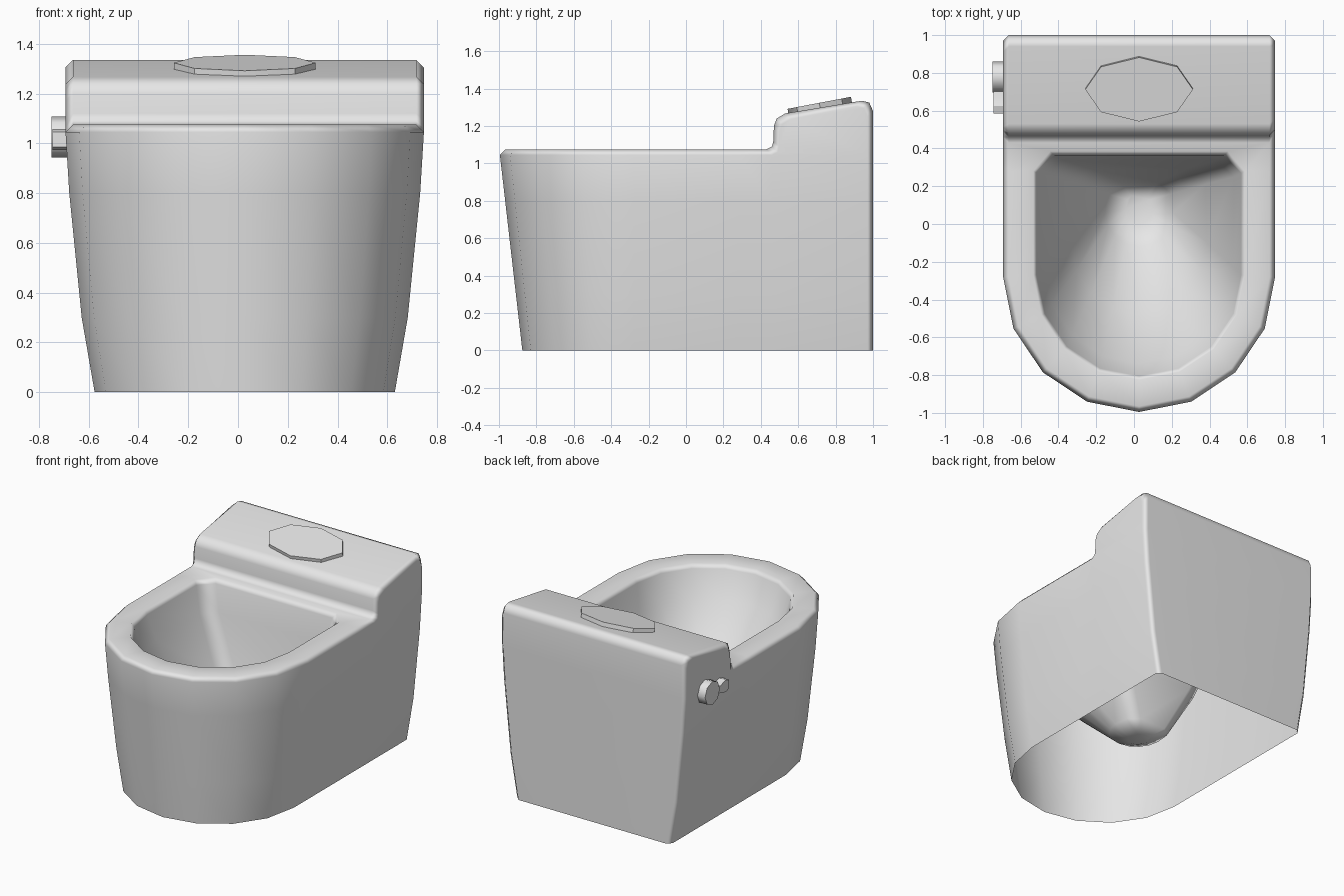
import bpy, bmesh, math
from mathutils import Vector, Matrix

if "Cube" in bpy.data.objects:
    bpy.data.objects.remove(bpy.data.objects["Cube"], do_unlink=True)

CX = 0.027   # the handle shifts the body slightly off centre

mat = bpy.data.materials.new("white_ceramic")
mat.use_nodes = True
mat.diffuse_color = (0.8, 0.8, 0.8, 1)
mat.node_tree.nodes["Principled BSDF"].inputs["Base Color"].default_value = (0.8, 0.8, 0.8, 1)


def finish(name, bm, angle):
    bmesh.ops.remove_doubles(bm, verts=bm.verts, dist=0.0005)
    bmesh.ops.recalc_face_normals(bm, faces=bm.faces)
    mesh = bpy.data.meshes.new(name)
    bm.to_mesh(mesh)
    bm.free()
    mesh.materials.append(mat)
    ob = bpy.data.objects.new(name, mesh)
    bpy.context.collection.objects.link(ob)
    bpy.ops.object.select_all(action='DESELECT')
    ob.select_set(True)
    bpy.context.view_layer.objects.active = ob
    bpy.ops.object.shade_smooth_by_angle(angle=math.radians(angle))
    return ob


def loft(bm, rings, closed=True):
    """Bridge rings of equal point count with quads."""
    rows = [[bm.verts.new(p) for p in r] for r in rings]
    for a, b in zip(rows, rows[1:]):
        n = len(a)
        for i in range(n if closed else n - 1):
            j = (i + 1) % n
            bm.faces.new((a[i], a[j], b[j], b[i]))
    return rows


def outline(half, front, start, back, z):
    """Rounded front from +x to -x, then the given back points on both sides."""
    arc = []
    for i in range(9):
        t = math.pi * i / 8
        arc.append((CX + half * math.cos(t), start - (front + start) * math.sin(t), z))
    left = [(CX - x, y, z) for x, y in back]
    right = [(CX + x, y, z) for x, y in reversed(back)]
    return arc + left + right


# ---- body: skirt, rim, bowl and tank welded into one shell
bm = bmesh.new()

skirt = []
for z, w in ((0, 0.603), (0.3, 0.655), (0.8, 0.705), (1.045, 0.72)):
    front = 0.875 + 0.12 * z / 1.045
    skirt.append(outline(w, front, -0.28,
                         [(w, 0.28), (w, 0.46), (w, 0.97), (w - 0.03, 1.0)], z))
loft(bm, skirt)

# rim and inside of the bowl
shell = [
    outline(0.72, 0.995, -0.28, [(0.72, 0.28), (0.72, 0.46)], 1.045),
    outline(0.69, 0.965, -0.28, [(0.69, 0.28), (0.69, 0.43)], 1.075),
    outline(0.56, 0.825, -0.27, [(0.56, 0.28), (0.47, 0.385)], 1.075),
    outline(0.54, 0.805, -0.27, [(0.54, 0.27), (0.45, 0.36)], 1.045),
    outline(0.50, 0.74, -0.23, [(0.50, 0.25), (0.41, 0.34)], 0.86),
    outline(0.36, 0.48, -0.10, [(0.35, 0.21), (0.25, 0.29)], 0.5),
    outline(0.18, 0.12, 0.06, [(0.17, 0.16), (0.10, 0.22)], 0.18),
    outline(0.07, 0.0, 0.08, [(0.06, 0.13), (0.04, 0.15)], 0.13),
]
# drop the hidden strip between the rim's outer back corners
rows = loft(bm, shell)
bm.faces.new(rows[-1])
edge = {rows[0][10], rows[0][11]}
bmesh.ops.delete(bm, geom=[f for f in bm.faces if edge <= set(f.verts)], context='FACES_ONLY')

# tank: side profile swept across x with chamfered ends
profile = [(0.43, 1.075), (0.46, 1.09), (0.467, 1.12), (0.47, 1.2), (0.485, 1.24),
           (0.53, 1.267), (0.94, 1.335), (0.98, 1.325), (1.0, 1.28), (1.0, 1.045)]
inset = [(y + 0.03 if y < 0.7 else y - 0.03, max(z - 0.03, 1.045)) for y, z in profile]
sections = [[(CX + x, y, z) for y, z in pts]
            for x, pts in ((-0.72, inset), (-0.69, profile), (0.69, profile), (0.72, inset))]
rows = loft(bm, sections, closed=False)
bm.faces.new(rows[0])
bm.faces.new(rows[-1])

body = finish("bowl_and_tank", bm, 65)
mod = body.modifiers.new("even_shading", 'WEIGHTED_NORMAL')
mod.keep_sharp = True

# ---- flush button: flattened octagon lying on the sloped tank top
bm = bmesh.new()
bmesh.ops.create_cone(bm, cap_ends=True, segments=8, radius1=0.5, radius2=0.5, depth=0.04)
bmesh.ops.transform(bm, verts=bm.verts, matrix=(
    Matrix.Translation((CX, 0.715, 1.309))
    @ Matrix.Rotation(math.atan(0.19), 4, 'X')
    @ Matrix.Diagonal((0.57, 0.345, 0.75, 1))))
finish("flush_button", bm, 30)

# ---- side handle: round hub with a flared lever pointing forward
bm = bmesh.new()
bmesh.ops.create_cone(bm, cap_ends=True, segments=8, radius1=0.082, radius2=0.082, depth=0.07)
bmesh.ops.transform(bm, verts=bm.verts, matrix=(
    Matrix.Translation((-0.715, 0.778, 1.025))
    @ Matrix.Rotation(math.pi / 2, 4, 'Y')))
finish("handle_hub", bm, 50)

bm = bmesh.new()
lever = [[(x, y, 1.015 + s * h) for x, s in ((-0.745, 1), (-0.69, 1), (-0.69, -1), (-0.745, -1))]
         for y, h in ((0.76, 0.022), (0.68, 0.025), (0.625, 0.042), (0.585, 0.03))]
rows = loft(bm, lever)
bm.faces.new(rows[0])
bm.faces.new(rows[-1])
finish("handle_lever", bm, 30)
